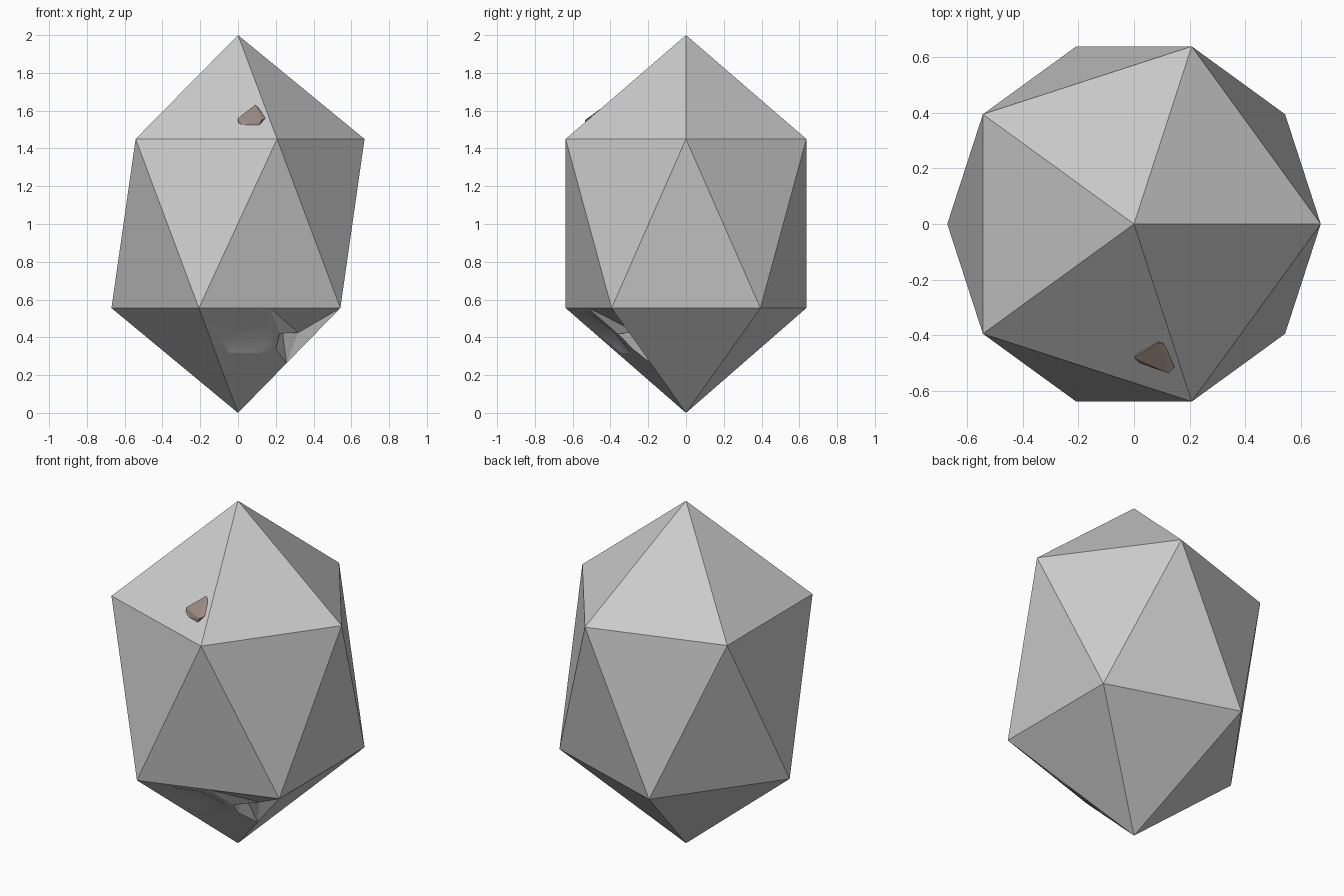
import bpy, bmesh, math
from mathutils import Vector
from mathutils.geometry import delaunay_2d_cdt

if "Cube" in bpy.data.objects:
    bpy.data.objects.remove(bpy.data.objects["Cube"])

R, Z_LOW, Z_HIGH = 0.67, 0.555, 1.45


def finish(bm, name, colour=None):
    mesh = bpy.data.meshes.new(name)
    bm.to_mesh(mesh)
    bm.free()
    ob = bpy.data.objects.new(name, mesh)
    bpy.context.collection.objects.link(ob)
    if colour:
        mat = bpy.data.materials.new(name + "_colour")
        mat.diffuse_color = (*colour, 1)
        mat.use_nodes = True
        mat.node_tree.nodes["Principled BSDF"].inputs["Base Color"].default_value = mat.diffuse_color
        mesh.materials.append(mat)
    return ob


def hull(points):
    bm = bmesh.new()
    for p in points:
        bm.verts.new(p)
    res = bmesh.ops.convex_hull(bm, input=bm.verts)
    loose = [v for v in bm.verts if not v.link_faces]
    bmesh.ops.delete(bm, geom=loose, context='VERTS')
    bmesh.ops.recalc_face_normals(bm, faces=bm.faces)
    return bm


def ring(z, start):
    return [Vector((R * math.cos(math.radians(start + 72 * i)),
                    R * math.sin(math.radians(start + 72 * i)), z)) for i in range(5)]


# stone body: stretched twenty-sided solid, one lower front face left open
body = hull([Vector((0, 0, 0)), Vector((0, 0, 2))] + ring(Z_LOW, 36) + ring(Z_HIGH, 0))
out = Vector((math.cos(math.radians(-72)), math.sin(math.radians(-72)), 0))
low = max((f for f in body.faces if f.calc_center_median().z < 0.5),
          key=lambda f: f.calc_center_median().dot(out))
normal = low.normal.copy()
bmesh.ops.delete(body, geom=[low], context='FACES_ONLY')
finish(body, "stone_body")

# chipped face: a shallow hexagonal dent and an angular notch
k = R * math.cos(math.radians(36)) / Z_LOW


def on_face(x, z, depth):
    r = k * z
    t = (x - out.x * r) / -out.y
    return Vector((x, out.y * r + out.x * t, z)) - normal * depth


ax, bx = R * math.cos(math.radians(252)), R * math.cos(math.radians(36))
data = [(ax, Z_LOW, 0), (bx, Z_LOW, 0), (0, 0, 0)]
notch = [(0.17, Z_LOW, 0), (bx, Z_LOW, 0), (0.257, 0.2631, 0), (0.2, 0.34, 0), (0.22, 0.42, 0)]
dent = [(0.03 + 0.15 * math.cos(math.radians(a)), 0.42 + 0.12 * math.sin(math.radians(a)), 0)
        for a in range(0, 360, 60)]
deep = [(0.03, 0.42, 0.04), (0.25, 0.385, 0.07), (0.33, 0.39, 0.05)]
data += notch + dent + deep
edges = [(0, 2)]
for first, count in ((3, 5), (8, 6)):
    edges += [(first + i, first + (i + 1) % count) for i in range(count)]
edges.append((15, 16))
v2, _, tris, origin, _, _ = delaunay_2d_cdt(
    [Vector(p[:2]) for p in data], edges, [], 0, 1e-4)
bm = bmesh.new()
vs = []
for p, o in zip(v2, origin):
    depth = max((data[i][2] for i in o), default=0)
    vs.append(bm.verts.new(on_face(p.x, p.y, depth)))
for tri in tris:
    f = bm.faces.new([vs[i] for i in tri])
    f.normal_update()
    if f.normal.dot(normal) < 0:
        f.normal_flip()
    c = f.calc_center_median()
    f.smooth = c.x < 0.18 and c.z > 0.3
finish(bm, "chipped_face")

# small brown pebble stuck in the upper front face
finish(hull([(0.09, -0.425, 1.63), (0.11, -0.43, 1.615), (0.145, -0.515, 1.56),
             (0.125, -0.535, 1.55), (0, -0.48, 1.56), (0, -0.48, 1.54),
             (0.02, -0.50, 1.52), (0.11, -0.53, 1.52), (0.07, -0.40, 1.52)]),
       "pebble", (0.33, 0.26, 0.23))
